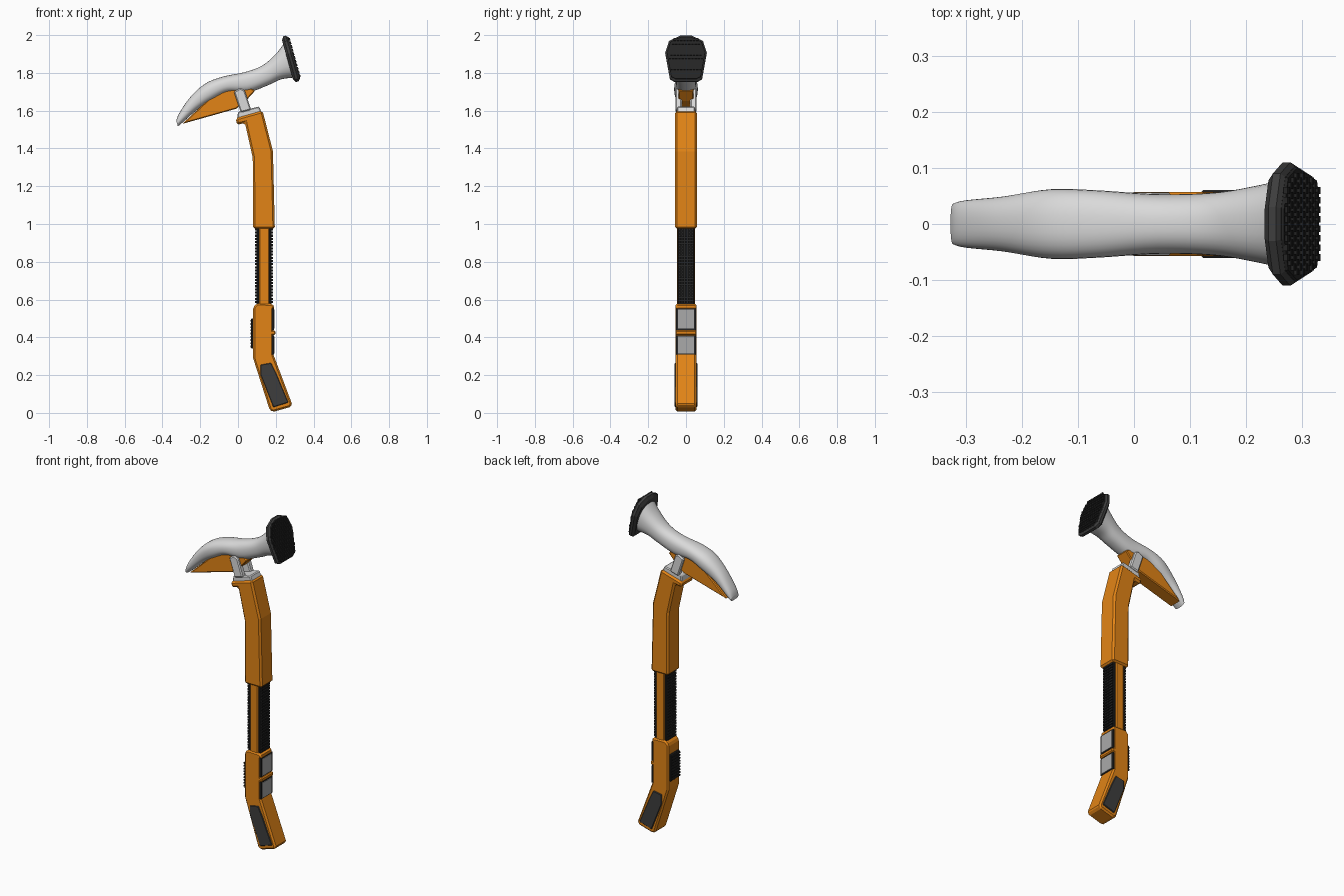
import bpy, bmesh, math
from mathutils import Vector

if "Cube" in bpy.data.objects:
    bpy.data.objects.remove(bpy.data.objects["Cube"])


def material(name, r, g, b):
    m = bpy.data.materials.new(name)
    m.use_nodes = True
    m.diffuse_color = (r, g, b, 1)
    node = next(n for n in m.node_tree.nodes if n.type == 'BSDF_PRINCIPLED')
    node.inputs["Base Color"].default_value = (r, g, b, 1)
    return m


ORANGE = material("orange", 0.76, 0.23, 0.008)
STEEL = material("light steel", 0.70, 0.70, 0.70)
GREY = material("panel grey", 0.40, 0.40, 0.40)
DARK = material("dark rubber", 0.047, 0.047, 0.047)
BLACK = material("black rubber", 0.018, 0.018, 0.018)


def finish(name, bm, mat, bevel=0.0):
    bmesh.ops.recalc_face_normals(bm, faces=bm.faces)
    me = bpy.data.meshes.new(name)
    bm.to_mesh(me)
    bm.free()
    ob = bpy.data.objects.new(name, me)
    bpy.context.collection.objects.link(ob)
    me.materials.append(mat)
    if bevel:
        mod = ob.modifiers.new("chamfer", 'BEVEL')
        mod.width = bevel
        mod.segments = 1
        mod.angle_limit = math.radians(40)
    return ob


def prism(name, outline, y0, y1, mat, bevel=0.0):
    """Side outline in x and z, extruded along y."""
    bm = bmesh.new()
    face = bm.faces.new([bm.verts.new((x, y0, z)) for x, z in outline])
    new = bmesh.ops.extrude_face_region(bm, geom=[face])["geom"]
    bmesh.ops.translate(bm, verts=[v for v in new if isinstance(v, bmesh.types.BMVert)],
                        vec=(0, y1 - y0, 0))
    return finish(name, bm, mat, bevel)


def block(name, x0, x1, hy, z0, z1, mat, bevel=0.0):
    return prism(name, [(x0, z0), (x1, z0), (x1, z1), (x0, z1)], -hy, hy, mat, bevel)


def add_box(bm, centre, axes, sizes):
    corners = bmesh.ops.create_cube(bm, size=1)["verts"]
    for v in corners:
        v.co = centre + sum((a * (c * s) for a, c, s in zip(axes, v.co, sizes)), Vector())


def bridge(bm, rings):
    loops = [[bm.verts.new(p) for p in ring] for ring in rings]
    n = len(loops[0])
    for a, b in zip(loops, loops[1:]):
        for i in range(n):
            bm.faces.new((a[i], a[(i + 1) % n], b[(i + 1) % n], b[i]))
    bm.faces.new(loops[0])
    bm.faces.new(loops[-1])


# Head: lofted ovals, each given by top x, top z, bottom x, bottom z, half width
stations = [(-.327, 1.545, -.318, 1.517, .036), (-.312, 1.585, -.29, 1.54, .042),
            (-.25, 1.675, -.215, 1.605, .049), (-.17, 1.745, -.125, 1.66, .062),
            (-.08, 1.78, -.05, 1.695, .06), (.04, 1.805, .05, 1.695, .053),
            (.13, 1.84, .16, 1.735, .056), (.20, 1.90, .225, 1.765, .067),
            (.25, 1.965, .293, 1.775, .08)]


def catmull(a, b, c, d, t):
    return [0.5 * (2 * q + (r - p) * t + (2 * p - 5 * q + 4 * r - s) * t * t
                   + (3 * q - p - 3 * r + s) * t ** 3) for p, q, r, s in zip(a, b, c, d)]


pts = [stations[0]] + stations + [stations[-1]]
samples = [catmull(*pts[i:i + 4], k / 5) for i in range(len(stations) - 1) for k in range(5)]
samples.append(stations[-1])
rings = []
for tx, tz, bx, bz, w in samples:
    top, bottom = Vector((tx, 0, tz)), Vector((bx, 0, bz))
    ring = []
    for i in range(32):
        a = math.tau * i / 32
        s, c = math.sin(a), math.cos(a)
        s, c = (math.copysign(abs(q) ** 0.85, q) for q in (s, c))
        ring.append((top + bottom) / 2 + (top - bottom) / 2 * c + Vector((0, w * s, 0)))
    rings.append(ring)
bm = bmesh.new()
bridge(bm, rings)
head = finish("hammer_head", bm, STEEL)
bpy.ops.object.select_all(action='DESELECT')
head.select_set(True)
bpy.context.view_layer.objects.active = head
bpy.ops.object.shade_smooth_by_angle(angle=math.radians(50))

# Striking plate: faceted rubber rim on a tilted plane
N = Vector((0.963, 0, 0.27))
V = Vector((-0.27, 0, 0.963))
Y = Vector((0, 1, 0))
C = Vector((0.277, 0, 1.875))
half = [(.03, .124), (.09, .095), (.11, .03), (.085, -.113), (.06, -.127)]
outline = half + [(-y, v) for y, v in reversed(half)]


def plate_ring(scale, offset):
    return [C + N * offset + Y * (y * scale) + V * (v * scale) for y, v in outline]


bm = bmesh.new()
bridge(bm, [plate_ring(.86, -.016), plate_ring(1, -.004), plate_ring(1, .010), plate_ring(.93, .017)])
finish("striking_plate_rim", bm, DARK)
bm = bmesh.new()
bridge(bm, [plate_ring(.93, .015), plate_ring(.91, .022)])
finish("striking_face", bm, BLACK)


def half_width(v):
    for (y0, v0), (y1, v1) in zip(half, half[1:]):
        if v1 <= v <= v0:
            return y0 + (y1 - y0) * (v0 - v) / (v0 - v1)
    return 0


# Staggered grip studs on the striking face
bm = bmesh.new()
for row in range(-5, 6):
    v = row * 0.02
    for col in range(-6, 7):
        y = (col + 0.5 * (row % 2)) * 0.017
        if abs(y) < half_width(v) * 0.91 - 0.009:
            add_box(bm, C + N * .023 + Y * y + V * v, (N, Y, V), (.008, .012, .015))
finish("face_studs", bm, BLACK)

# Orange brace under the claw
prism("claw_brace", [(-.295, 1.53), (-.01, 1.61), (.04, 1.65), (.09, 1.705), (.05, 1.73),
                     (-.05, 1.73), (-.15, 1.665)], -.04, .04, ORANGE, .005)

# Neck: collar plate, fork prongs
prism("neck_collar", [(-.005, 1.555), (.125, 1.59), (.112, 1.622), (.0, 1.594)], -.047, .047, STEEL, .005)
for side, name in ((-1, "front"), (1, "back")):
    prism("neck_prong_" + name, [(.015, 1.59), (.07, 1.605), (.035, 1.708), (.012, 1.72), (-.022, 1.70)],
          side * .022, side * .056, STEEL, .006)

# Upper handle with its lip
prism("upper_handle", [(-.012, 1.56), (.13, 1.60), (.185, 1.385), (.195, .975), (.08, .975),
                       (.078, 1.35), (.037, 1.535), (-.006, 1.525)], -.057, .057, ORANGE, .01)

# Shaft with studded grips on both edges
block("shaft_core", .112, .165, .048, .55, 1.0, ORANGE, .004)
for name, x, out in (("left", .163, 1), ("right", .113, -1)):
    block("shaft_grip_" + name, min(x, x + out * .014), max(x, x + out * .014), .044, .56, .985, BLACK, .004)
    bm = bmesh.new()
    for row in range(24):
        for col in range(5):
            add_box(bm, Vector((x + out * .016, (col - 2) * .0165, .587 + row * .0167)),
                    (Vector((1, 0, 0)), Y, Vector((0, 0, 1))), (.013, .013, .011))
    finish("shaft_studs_" + name, bm, BLACK)

# Lower handle with angled foot
prism("lower_handle", [(.08, .56), (.10, .58), (.18, .578), (.195, .562), (.187, .55), (.187, .31), (.202, .27),
                       (.285, .05), (.28, .032), (.185, .005), (.168, .015), (.08, .29)],
      -.055, .055, ORANGE, .009)
block("handle_ridge", .17, .198, .055, .412, .437, ORANGE, .006)
for name, z0, z1 in (("upper", .44, .553), ("lower", .308, .41)):
    block("panel_frame_" + name, .18, .190, .053, z0, z1, BLACK)
    block("panel_" + name, .185, .193, .043, z0 + .006, z1 - .006, GREY)

# Ribbed thumb pad on the right edge
block("thumb_pad", .07, .085, .044, .34, .50, BLACK, .004)
bm = bmesh.new()
for row in range(9):
    add_box(bm, Vector((.069, 0, .352 + row * .017)), (Vector((1, 0, 0)), Y, Vector((0, 0, 1))), (.008, .078, .009))
finish("thumb_ribs", bm, BLACK)

# Rubber side pads on the foot
pad = [(.12, .255), (.175, .265), (.202, .21), (.267, .055), (.187, .03), (.12, .20)]
for side, name in ((-1, "front"), (1, "back")):
    prism("foot_pad_" + name, pad, side * .052, side * .0605, DARK, .003)
